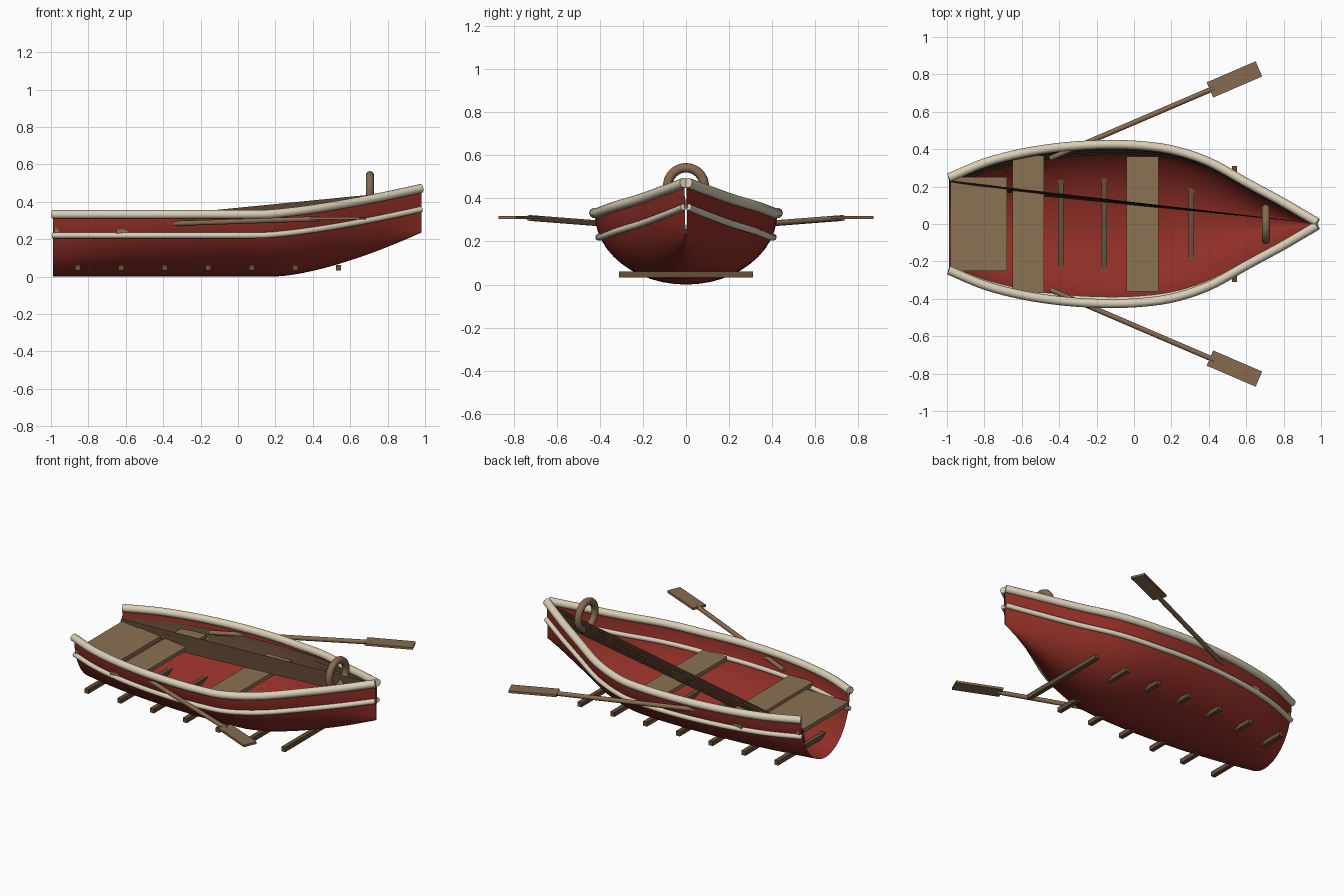
import bpy, bmesh, math
from mathutils import Vector, Matrix

if "Cube" in bpy.data.objects:
    bpy.data.objects.remove(bpy.data.objects["Cube"])


def material(name, rgb):
    m = bpy.data.materials.new(name)
    m.diffuse_color = (*rgb, 1)
    m.use_nodes = True
    m.node_tree.nodes["Principled BSDF"].inputs["Base Color"].default_value = m.diffuse_color
    return m


RED = material("red paint", (0.28, 0.028, 0.02))
CREAM = material("cream trim", (0.70, 0.62, 0.47))
WOOD = material("seat wood", (0.26, 0.165, 0.088))
OAR = material("oar wood", (0.24, 0.145, 0.08))
RIB = material("rib wood", (0.13, 0.08, 0.042))
PLANK = material("dark planking", (0.088, 0.05, 0.027))

# Half-width of the boat at the sheer, from stern to bow
WIDTHS = [(-0.99, 0.245), (-0.8, 0.325), (-0.6, 0.377), (-0.4, 0.408), (-0.2, 0.422),
          (0, 0.42), (0.2, 0.395), (0.4, 0.33), (0.6, 0.22), (0.8, 0.112), (0.98, 0.006)]
STATIONS = [-0.99 + 1.97 * i / 40 for i in range(41)]


def half_width(x):
    i = max(j for j in range(len(WIDTHS) - 1) if WIDTHS[j][0] <= x + 1e-6)
    (x1, p1), (x2, p2) = WIDTHS[i], WIDTHS[i + 1]
    p0 = WIDTHS[i - 1][1] if i else 2 * p1 - p2
    p3 = WIDTHS[i + 2][1] if i + 2 < len(WIDTHS) else 2 * p2 - p1
    t = (x - x1) / (x2 - x1)
    return 0.5 * (2 * p1 + (p2 - p0) * t + (2 * p0 - 5 * p1 + 4 * p2 - p3) * t * t
                  + (3 * p1 - p0 - 3 * p2 + p3) * t ** 3)


def toward_bow(x, start, power):
    return max(0, (x - start) / (0.98 - start)) ** power


def sheer(x):
    return 0.33 + 0.14 * toward_bow(x, 0.12, 1.4)


def keel(x):
    return 0.235 * toward_bow(x, 0.2, 1.5)


def side_y(x, z):
    d = (sheer(x) - z) / (sheer(x) - keel(x))
    return half_width(x) * math.sqrt(max(0, 1 - d * d))


def make_mesh(name, bm, mat, smooth=False):
    me = bpy.data.meshes.new(name)
    bm.to_mesh(me)
    bm.free()
    ob = bpy.data.objects.new(name, me)
    bpy.context.collection.objects.link(ob)
    me.materials.append(mat)
    if smooth:
        bpy.ops.object.select_all(action='DESELECT')
        ob.select_set(True)
        bpy.context.view_layer.objects.active = ob
        bpy.ops.object.shade_smooth_by_angle(angle=math.radians(40))
    return ob


def grid_mesh(name, rows, mat, close=False, smooth=False):
    bm = bmesh.new()
    vs = [[bm.verts.new(p) for p in row] for row in rows]
    n = len(vs)
    for i in range(n if close else n - 1):
        a, b = vs[i], vs[(i + 1) % n]
        for j in range(len(a) - 1):
            bm.faces.new((a[j], b[j], b[j + 1], a[j + 1]))
    return make_mesh(name, bm, mat, smooth)


def box(name, center, size, mat, rot=Matrix()):
    bm = bmesh.new()
    bmesh.ops.create_cube(bm, size=1, matrix=Matrix.Translation(center) @ rot
                          @ Matrix.Diagonal((*size, 1)))
    return make_mesh(name, bm, mat)


def tube(name, points, radius, mat):
    # Round tube swept along a path, with capped ends
    cu = bpy.data.curves.new(name, 'CURVE')
    cu.dimensions = '3D'
    cu.bevel_depth, cu.bevel_resolution, cu.use_fill_caps = radius, 3, True
    sp = cu.splines.new('POLY')
    sp.points.add(len(points) - 1)
    for p, co in zip(sp.points, points):
        p.co = (*co, 1)
    sp.use_smooth = True
    ob = bpy.data.objects.new(name, cu)
    bpy.context.collection.objects.link(ob)
    cu.materials.append(mat)
    return ob


# Open-ended round hull
SIDES = 24
rows = []
for x in STATIONS:
    w, top, h = half_width(x), sheer(x), sheer(x) - keel(x)
    rows.append([(x, -w * math.cos(math.pi * k / SIDES), top - h * math.sin(math.pi * k / SIDES))
                 for k in range(SIDES + 1)])
grid_mesh("hull", rows, RED, smooth=True)

# Gunwales and lower rub rails on both sides
for s, side in ((1, "left"), (-1, "right")):
    tube(side + "_gunwale", [(x, s * (half_width(x) + 0.002), sheer(x) + 0.002)
                             for x in STATIONS], 0.024, CREAM)
    tube(side + "_rub_rail", [(x, s * (side_y(x, sheer(x) - 0.11) + 0.006), sheer(x) - 0.11)
                              for x in STATIONS], 0.016, CREAM)


# Inner planking on one side, each plank looping straight back from bow to stern
def plank_z(x, level):
    return 0.17 + 0.025 * level + sheer(x) - 0.33 + 0.055 * (x + 1) / 2


for k in range(4):
    rows = []
    for x in STATIONS:
        row = []
        for level, inset in ((k, 0.016), (k + 1, 0.009)):
            z = plank_z(x, level)
            row.append((x, max(0.003, side_y(x, z) - inset), z))
        rows.append(row)
    grid_mesh("inner_plank_%d" % (k + 1), rows, PLANK, close=True)

# Seats
box("stern_seat", (-0.83, 0, 0.245), (0.30, 0.50, 0.025), WOOD)
box("rear_bench", (-0.565, 0, 0.24), (0.17, 0.73, 0.025), WOOD)
box("middle_bench", (0.045, 0, 0.24), (0.17, 0.72, 0.025), WOOD)

# Floor ribs crossing through the hull bottom
for i in range(7):
    box("floor_rib_%d" % (i + 1), (-0.857 + 0.2325 * i, 0, 0.047), (0.028, 0.62, 0.028), RIB)

# Oars: round shaft and flat blade
for s, side in ((1, "left"), (-1, "right")):
    a, b = Vector((-0.45, s * 0.35, 0.28)), Vector((0.43, s * 0.727, 0.309))
    tube(side + "_oar_shaft", [a, b], 0.014, OAR)
    rot = Matrix.Rotation(s * math.radians(23.3), 4, 'Z')
    box(side + "_oar_blade", (0.537, s * 0.773, 0.312), (0.285, 0.088, 0.014), OAR, rot)

# Mooring ring standing at the bow
RING, TUBE = 32, 10
bm = bmesh.new()
ring = []
for i in range(RING):
    a = 2 * math.pi * i / RING
    loop = []
    for j in range(TUBE):
        b = 2 * math.pi * j / TUBE
        r = 0.085 + 0.022 * math.cos(b)
        loop.append(bm.verts.new((0.705 + 0.022 * math.sin(b), r * math.cos(a),
                                  0.457 + r * math.sin(a))))
    ring.append(loop)
for i in range(RING):
    p, q = ring[i], ring[(i + 1) % RING]
    for j in range(TUBE):
        bm.faces.new((p[j], q[j], q[(j + 1) % TUBE], p[(j + 1) % TUBE]))
bmesh.ops.recalc_face_normals(bm, faces=bm.faces)
make_mesh("bow_ring", bm, OAR, smooth=True)
